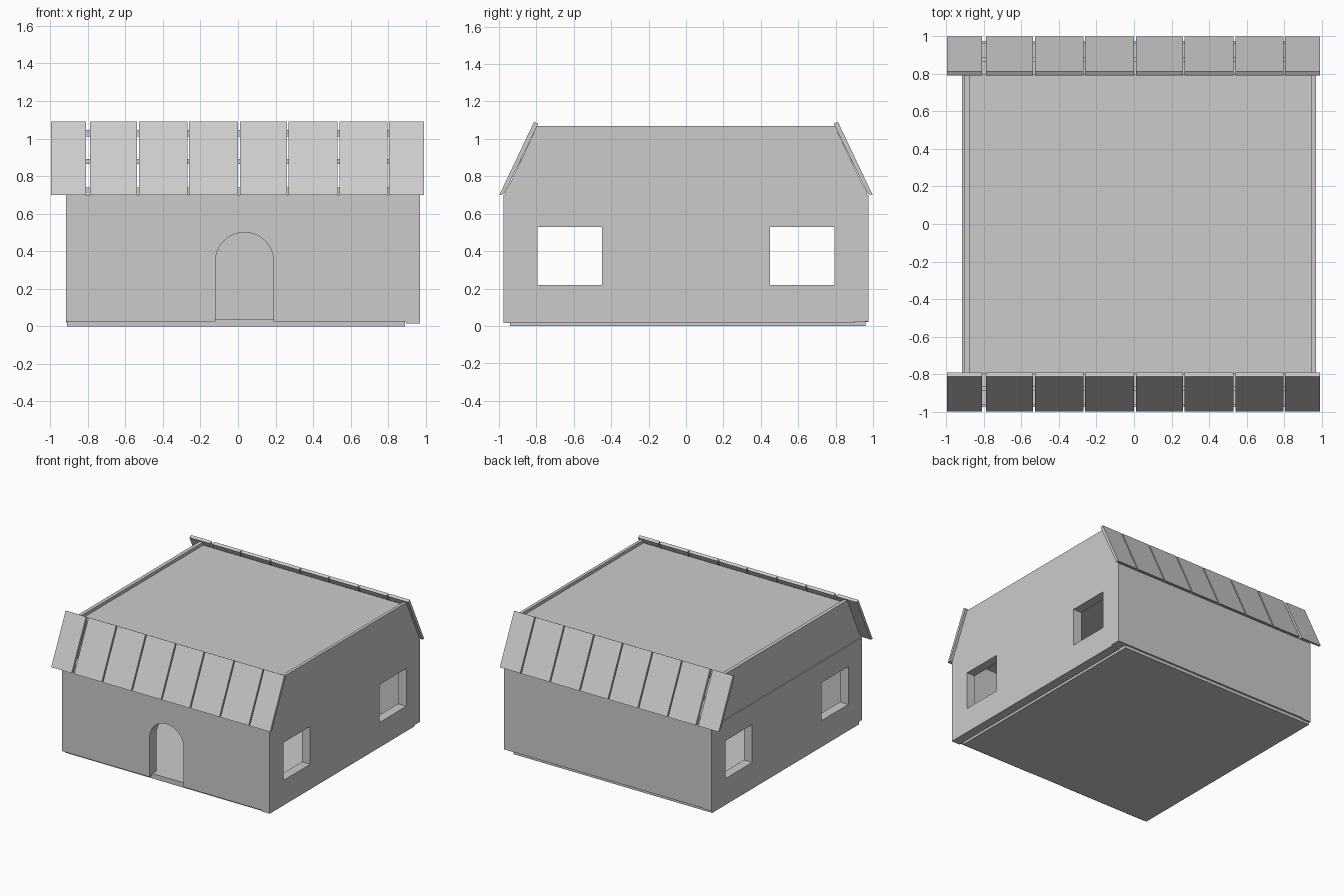
import bpy, bmesh, math
from mathutils import Vector

if "Cube" in bpy.data.objects:
    bpy.data.objects.remove(bpy.data.objects["Cube"])


def prism(name, profile, start, end, axis):
    """Extrude a 2D profile along 'x' (profile = y,z) or 'y' (profile = x,z)."""
    bm = bmesh.new()

    def place(a, b, t):
        return (t, a, b) if axis == 'x' else (a, t, b)

    face = bm.faces.new([bm.verts.new(place(a, b, start)) for a, b in profile])
    ext = bmesh.ops.extrude_face_region(bm, geom=[face])
    shift = Vector(place(0, 0, end - start))
    for v in ext['geom']:
        if isinstance(v, bmesh.types.BMVert):
            v.co += shift
    bmesh.ops.recalc_face_normals(bm, faces=bm.faces)
    mesh = bpy.data.meshes.new(name)
    bm.to_mesh(mesh)
    bm.free()
    obj = bpy.data.objects.new(name, mesh)
    bpy.context.collection.objects.link(obj)
    return obj


def box(name, x, y, z):
    return prism(name, [(y[0], z[0]), (y[1], z[0]), (y[1], z[1]), (y[0], z[1])],
                 x[0], x[1], 'x')


def cut(obj, cutter):
    mod = obj.modifiers.new("opening", 'BOOLEAN')
    mod.operation = 'DIFFERENCE'
    mod.solver = 'EXACT'
    mod.object = cutter
    cutter.hide_render = True
    bpy.context.view_layer.objects.active = obj
    bpy.ops.object.modifier_apply(modifier=mod.name)
    bpy.data.objects.remove(cutter)


# Ground floor, upper floor and flat roof
box("ground_floor", (-0.91, 0.89), (-0.94, 0.96), (0, 0.04))
box("upper_floor", (-0.905, 0.968), (-0.965, 0.965), (0.70, 0.74))
box("flat_roof", (-0.875, 0.945), (-0.80, 0.80), (1.01, 1.045))

# Front wall with arched doorway
cx, r, spring = 0.035, 0.155, 0.345
arch = [(cx + r * math.cos(a), spring + r * math.sin(a))
        for a in (math.pi * i / 24 for i in range(25))]
front = ([(-0.915, 0.70), (-0.915, 0.025), (cx - r, 0.025)] + arch[::-1]
         + [(cx + r, 0.025), (0.895, 0.025), (0.895, 0.70)])
prism("front_wall", front, -0.975, -0.885, 'y')

# Back wall
box("back_wall", (-0.84, 0.97), (0.90, 0.975), (0.025, 0.70))

# Side walls, each with two square windows
for name, x, y, z in (("left_wall", (-0.915, -0.84), (-0.885, 0.975), 0.02),
                      ("right_wall", (0.895, 0.97), (-0.975, 0.90), 0.015)):
    wall = box(name, x, y, (z, 0.70))
    for wy in ((-0.795, -0.45), (0.45, 0.795)):
        cut(wall, box("window_cutter", (x[0] - 0.1, x[1] + 0.1), wy, (0.22, 0.53)))

# Gable ends
gable = [(-0.97, 0.70), (0.97, 0.70), (0.795, 1.07), (-0.795, 1.07)]
prism("left_gable", gable, -0.905, -0.875, 'x')
prism("right_gable", gable, 0.945, 0.97, 'x')

# Sloped roof panels and the purlins behind them, front and back
spans = [(-0.995, -0.81), (-0.787, -0.537), (-0.527, -0.27), (-0.26, 0.0),
         (0.01, 0.26), (0.27, 0.53), (0.54, 0.795), (0.805, 0.99)]
panel = [(0.998, 0.70), (0.812, 1.092), (0.79, 1.08), (0.973, 0.705)]
for side, s in (("front", -1), ("back", 1)):
    profile = [(s * y, z) for y, z in panel]
    for i, (x0, x1) in enumerate(spans):
        prism(f"{side}_roof_panel_{i + 1}", profile, x0, x1, 'x')
    box(f"{side}_purlin", (-0.875, 0.945), sorted((s * 0.865, s * 0.89)), (0.865, 0.89))
